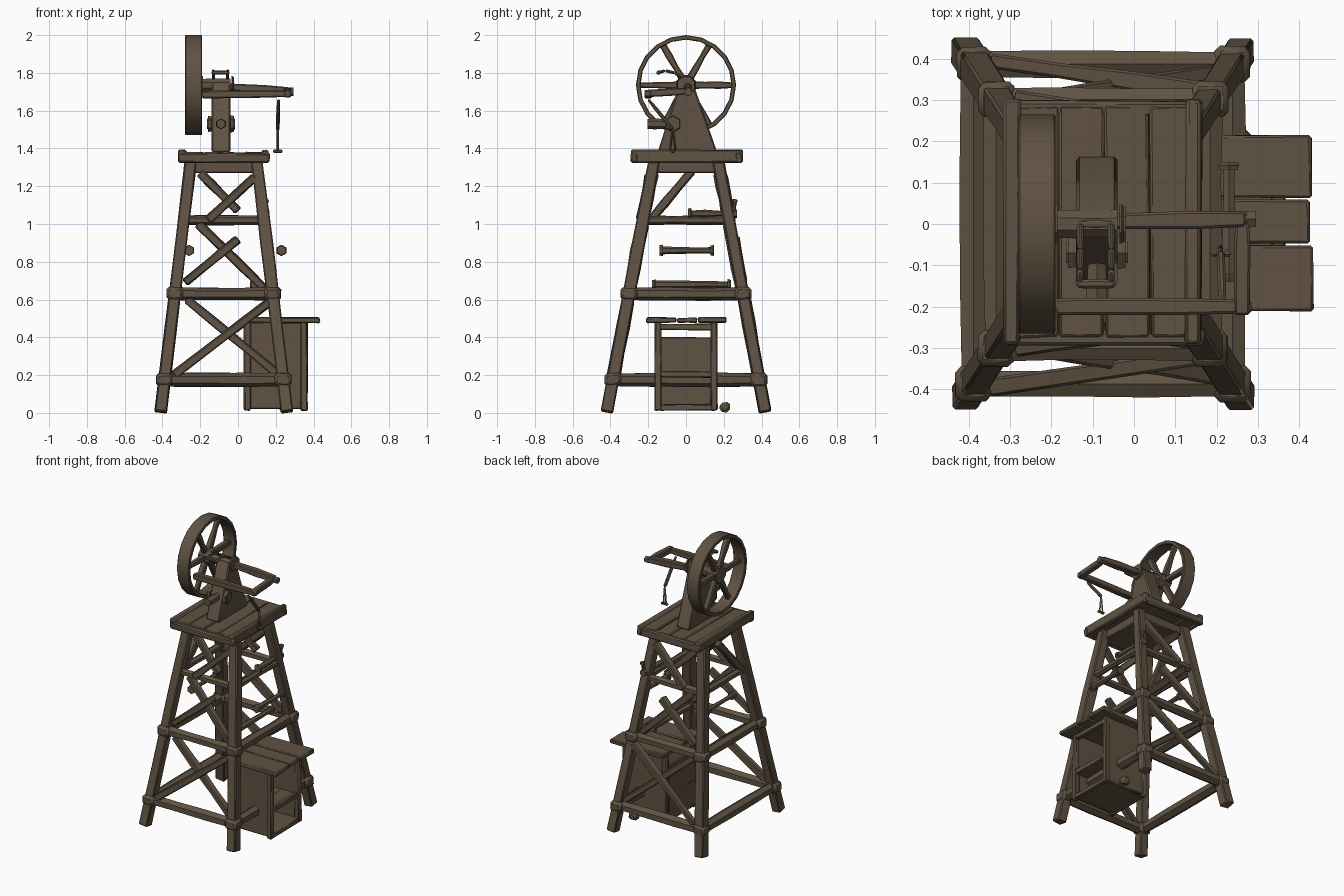
import bpy, bmesh, math, random
from mathutils import Vector, Matrix

random.seed(4)
if "Cube" in bpy.data.objects:
    bpy.data.objects.remove(bpy.data.objects["Cube"])

wood = bpy.data.materials.new("weathered brown")
wood.use_nodes = True
COLOUR = (0.115, 0.085, 0.055, 1)
wood.diffuse_color = COLOUR
bsdf = wood.node_tree.nodes["Principled BSDF"]
bsdf.inputs["Base Color"].default_value = COLOUR
bsdf.inputs["Roughness"].default_value = 0.9


def finish(bm, name, bevel=0.0):
    bmesh.ops.recalc_face_normals(bm, faces=bm.faces)
    mesh = bpy.data.meshes.new(name)
    bm.to_mesh(mesh)
    bm.free()
    ob = bpy.data.objects.new(name, mesh)
    bpy.context.collection.objects.link(ob)
    mesh.materials.append(wood)
    if bevel:
        mod = ob.modifiers.new("worn edges", "BEVEL")
        mod.width, mod.segments = bevel, 1
    bpy.ops.object.select_all(action="DESELECT")
    ob.select_set(True)
    bpy.context.view_layer.objects.active = ob
    bpy.ops.object.shade_smooth_by_angle(angle=math.radians(35))
    return ob


def box(name, x, y, z, bevel=0.006, rough=0.0):
    """Block between the given ranges, with corners knocked about by rough."""
    bm = bmesh.new()
    bmesh.ops.create_cube(bm, size=1)
    for v in bm.verts:
        v.co = [(r[0] + r[1]) / 2 + c * (r[1] - r[0]) + random.uniform(-rough, rough)
                for r, c in zip((x, y, z), v.co)]
    return finish(bm, name, bevel)


def beam(name, a, b, w, sides=4, taper=1.0, rough=0.004):
    """Straight timber from a to b, w across its flats."""
    a, b = Vector(a), Vector(b)
    d = (b - a).normalized()
    ref = Vector((0, 0, 1)) if abs(d.z) < 0.9 else Vector((0, 1, 0))
    u = d.cross(ref).normalized()
    v = d.cross(u)
    r = w / 2 / math.cos(math.pi / sides)
    bm = bmesh.new()
    rings = []
    for t in (0, 0.33, 0.67, 1):
        s = r * (1 + (taper - 1) * t) + random.uniform(-rough, rough)
        ring = []
        for i in range(sides):
            ang = 2 * math.pi * (i + 0.5) / sides
            ring.append(bm.verts.new(a.lerp(b, t) + s * (u * math.cos(ang) + v * math.sin(ang))))
        rings.append(ring)
    for lo, hi in zip(rings, rings[1:]):
        for i in range(sides):
            j = (i + 1) % sides
            bm.faces.new((lo[i], lo[j], hi[j], hi[i]))
    bm.faces.new(rings[0])
    bm.faces.new(rings[-1])
    return finish(bm, name, 0.006 if sides == 4 else 0)


# Tower geometry: centre and half widths at any height
CX = -0.075


def half(z):
    t = z / 1.33
    return 0.335 - 0.16 * t, 0.42 - 0.25 * t


def corner(sx, sy, z):
    hx, hy = half(z)
    return Vector((CX + sx * hx, sy * hy, z))


CORNERS = [(-1, -1), (1, -1), (1, 1), (-1, 1)]
for sx, sy in CORNERS:
    beam("leg", corner(sx, sy, 0.005), corner(sx, sy, 1.33), 0.066, taper=0.95)
    for z in (0.175, 0.63):
        c = corner(sx, sy, z)
        s = 0.043
        box("corner_joint", (c.x - s, c.x + s), (c.y - s, c.y + s), (z - 0.034, z + 0.034), 0.014, 0.004)

# Horizontal rails on all four sides
for z, w in ((0.175, 0.062), (0.63, 0.058), (1.02, 0.042)):
    for (ax, ay), (bx, by) in zip(CORNERS, CORNERS[1:] + CORNERS[:1]):
        beam("rail", corner(ax, ay, z), corner(bx, by, z), w, 6)

# Crossed braces on the front and back faces
BRACES = [(-0.27, 0.60, 0.23, 0.19), (-0.34, 0.20, 0.17, 0.59),
          (-0.21, 1.00, 0.14, 0.66), (-0.28, 0.69, 0.00, 0.92),
          (-0.20, 1.27, 0.00, 1.07), (0.09, 1.25, -0.16, 1.02)]
for s in (-1, 1):
    for i, (x0, z0, x1, z1) in enumerate(BRACES):
        off = 0.012 if i % 2 else -0.012
        beam("brace", (x0, s * (half(z0)[1] + off), z0), (x1, s * (half(z1)[1] + off), z1), 0.042)
beam("side_brace", (CX - half(1.03)[0], -0.18, 1.03), (CX - half(1.27)[0], 0.03, 1.28), 0.042)

# Loose rungs with knobbed ends
for x, z, y0, y1 in ((0.23, 0.86, -0.13, 0.14), (-0.26, 0.86, -0.13, 0.14),
                     (0.09, 0.68, -0.17, 0.23), (0.14, 1.055, 0.02, 0.26)):
    beam("rung", (x, y0, z), (x, y1, z), 0.03, 6)
    for y in (y0, y1):
        beam("rung_knob", (x, y - 0.009, z), (x, y + 0.009, z), 0.046, 6)
beam("rung_hook", (0.14, 0.25, 1.05), (0.15, 0.26, 1.13), 0.025)

# Platform with edge boards
box("platform_underside", (-0.25, 0.10), (-0.19, 0.19), (1.27, 1.33))
for i in range(4):
    x = -0.29 + i * 0.11
    box("platform_plank", (x, x + 0.107), (-0.275, 0.285), (1.33, 1.38), 0.006, 0.003)
for y in (-0.275, 0.28):
    box("platform_end_board", (-0.315, 0.168), (y - 0.018, y + 0.018), (1.325, 1.375), 0.008, 0.004)
for x in (-0.295, 0.145):
    box("platform_side_board", (x - 0.02, x + 0.02), (-0.29, 0.30), (1.325, 1.392), 0.008, 0.004)

# Triangular bearing stand
bm = bmesh.new()
outline = [(-0.15, 1.38), (0.165, 1.38), (0.04, 1.74), (0.0, 1.775), (-0.035, 1.74)]
face = bm.faces.new([bm.verts.new((-0.14, y, z)) for y, z in outline])
ext = bmesh.ops.extrude_face_region(bm, geom=[face])["geom"]
bmesh.ops.translate(bm, vec=(0.1, 0, 0), verts=[g for g in ext if isinstance(g, bmesh.types.BMVert)])
finish(bm, "bearing_stand", 0.008)
beam("stand_pin", (-0.165, -0.07, 1.53), (-0.015, -0.07, 1.53), 0.05, 6)
for x in (-0.15, -0.03):
    beam("stand_pin_collar", (x - 0.01, -0.07, 1.53), (x + 0.01, -0.07, 1.53), 0.075, 6)
beam("stand_peg", (-0.09, -0.09, 1.53), (-0.09, -0.205, 1.53), 0.045, 6)

# Curved strap over the bearing
path = [(0.0, 1.765), (-0.06, 1.80), (-0.11, 1.812), (-0.15, 1.80)]
for (y0, z0), (y1, z1) in zip(path, path[1:]):
    for x in (-0.13, -0.055):
        beam("strap", (x, y0, z0), (x, y1, z1), 0.016, rough=0)
beam("strap_bar", (-0.14, -0.145, 1.802), (-0.045, -0.145, 1.802), 0.022)

# Wheel: rim, hub and six spokes
HUB_Z, RIM = 1.735, 0.265
bm = bmesh.new()
N = 20
rings = []
for r, x in ((RIM, -0.28), (RIM, -0.19), (RIM - 0.024, -0.19), (RIM - 0.024, -0.28)):
    rings.append([bm.verts.new((x, r * math.cos(2 * math.pi * i / N), HUB_Z + r * math.sin(2 * math.pi * i / N)))
                  for i in range(N)])
for k in range(4):
    p, q = rings[k], rings[(k + 1) % 4]
    for i in range(N):
        j = (i + 1) % N
        bm.faces.new((p[i], p[j], q[j], q[i]))
finish(bm, "wheel_rim", 0.004)
beam("wheel_hub", (-0.265, 0, HUB_Z), (-0.185, 0, HUB_Z), 0.1, 8)
for i in range(6):
    a = math.pi * i / 3
    dy, dz = math.cos(a), math.sin(a)
    beam("wheel_spoke", (-0.235, 0.03 * dy, HUB_Z + 0.03 * dz),
         (-0.235, 0.25 * dy, HUB_Z + 0.25 * dz), 0.036, taper=0.9)

# Axle, crank frame and hanging hook rod
beam("axle", (-0.2, 0, HUB_Z), (-0.04, 0, HUB_Z), 0.07, 8)
beam("axle_collar", (-0.035, 0, HUB_Z), (-0.02, 0, HUB_Z), 0.09, 8)
beam("rear_arm", (-0.12, 0.005, 1.73), (0.27, 0.012, 1.705), 0.04)
beam("front_arm", (-0.19, -0.2, 1.685), (0.285, -0.2, 1.69), 0.036)
beam("arm_link", (0.262, -0.22, 1.69), (0.262, 0.03, 1.705), 0.034)
beam("arm_link_pin", (0.25, 0.012, 1.7), (0.295, 0.012, 1.7), 0.04, 6)
beam("hanger_bar", (0.215, -0.2, 1.66), (0.21, -0.07, 1.5), 0.018)
for y in (-0.085, -0.055):
    beam("hook_side", (0.21, -0.07, 1.51), (0.21, y, 1.385), 0.012, rough=0)
beam("hook_foot", (0.185, -0.07, 1.385), (0.235, -0.07, 1.385), 0.02)

# Open cabinet
X0, X1 = 0.03, 0.365
for y in (-0.148, 0.148):
    box("cabinet_side", (X0, X1 - 0.02), (y - 0.01, y + 0.01), (0.02, 0.48))
    for x in (X0 + 0.02, X1 - 0.015):
        box("cabinet_post", (x - 0.018, x + 0.018), (y - 0.018, y + 0.018), (0.012, 0.48), 0.006, 0.003)
for z in (0.03, 0.205, 0.455):
    box("cabinet_rail", (X1 - 0.03, X1), (-0.14, 0.14), (z - 0.017, z + 0.017), 0.005, 0.003)
box("cabinet_floor", (X0, X1 - 0.02), (-0.14, 0.14), (0.02, 0.045))
box("cabinet_shelf", (X0, X1 - 0.02), (-0.14, 0.14), (0.19, 0.21))
box("cabinet_back", (X0, X0 + 0.02), (-0.14, 0.14), (0.02, 0.40), 0.004, 0.003)
for y0, y1, x1 in ((-0.21, -0.05, 0.435), (-0.045, 0.06, 0.425), (0.065, 0.215, 0.43)):
    box("cabinet_roof_plank", (0.025, x1), (y0, y1), (0.477, 0.505), 0.006, 0.004)
box("loose_stone", (0.22, 0.28), (0.175, 0.235), (0.005, 0.055), 0.015, 0.008)
